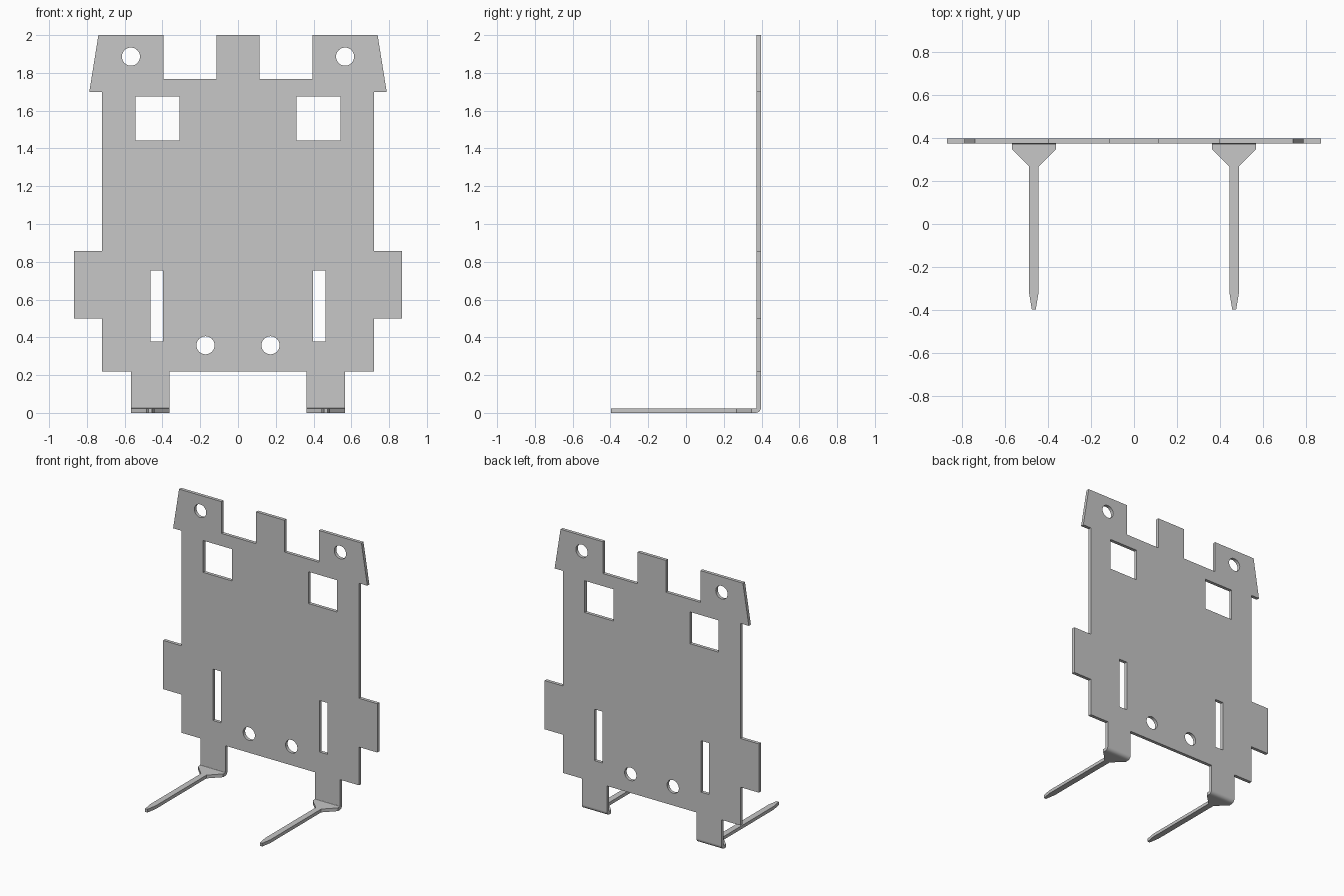
import bpy
import math
from mathutils import Matrix

default = bpy.data.objects.get("Cube")
if default:
    bpy.data.objects.remove(default, do_unlink=True)

THICK = 0.024
BACK = 0.397            # rear surface of the plate
R_OUT = 0.029           # outer bend radius
R_IN = R_OUT - THICK
LEG_IN, LEG_OUT = 0.363, 0.567
LEG_MID = (LEG_IN + LEG_OUT) / 2

grey = bpy.data.materials.new("light sheet metal grey")
grey.use_nodes = True
colour = (0.57, 0.57, 0.57, 1)
grey.diffuse_color = colour
grey.node_tree.nodes["Principled BSDF"].inputs["Base Color"].default_value = colour


def sheet(name, outlines, depth, matrix):
    """Extrude flat outlines (inner ones become holes) into a solid sheet."""
    curve = bpy.data.curves.new(name, "CURVE")
    curve.dimensions = "2D"
    curve.fill_mode = "BOTH"
    curve.extrude = depth / 2
    for points in outlines:
        spline = curve.splines.new("POLY")
        spline.points.add(len(points) - 1)
        for p, (x, y) in zip(spline.points, points):
            p.co = (x, y, 0, 1)
        spline.use_cyclic_u = True
    temp = bpy.data.objects.new(name + " outline", curve)
    bpy.context.collection.objects.link(temp)
    bpy.context.view_layer.update()
    graph = bpy.context.evaluated_depsgraph_get()
    mesh = bpy.data.meshes.new_from_object(temp.evaluated_get(graph))
    bpy.data.objects.remove(temp, do_unlink=True)
    mesh.name = name
    mesh.transform(matrix)
    mesh.materials.clear()
    mesh.materials.append(grey)
    obj = bpy.data.objects.new(name, mesh)
    bpy.context.collection.objects.link(obj)
    bpy.ops.object.select_all(action="DESELECT")
    obj.select_set(True)
    bpy.context.view_layer.objects.active = obj
    bpy.ops.object.mode_set(mode="EDIT")
    bpy.ops.mesh.select_all(action="SELECT")
    bpy.ops.mesh.remove_doubles(threshold=0.0001)
    bpy.ops.mesh.normals_make_consistent(inside=False)
    bpy.ops.object.mode_set(mode="OBJECT")
    bpy.ops.object.shade_smooth_by_angle(angle=math.radians(30))


def rect(x0, x1, y0, y1):
    return [(x0, y0), (x1, y0), (x1, y1), (x0, y1)]


def arc(cx, cy, r, a0, a1, n):
    angles = [math.radians(a0 + (a1 - a0) * i / n) for i in range(n + 1)]
    return [(cx + r * math.cos(a), cy + r * math.sin(a)) for a in angles]


def circle(cx, cy, r):
    return arc(cx, cy, r, 0, 360, 32)[:-1]


def mirrored(points):
    return [(-x, y) for x, y in reversed(points)]


# Back plate: half outline from top centre down to the legs, then mirrored
half = [
    (0.115, 2.0), (0.115, 1.767), (0.394, 1.767), (0.394, 2.0),
    (0.739, 2.0), (0.787, 1.70), (0.72, 1.70), (0.72, 0.857),
    (0.868, 0.857), (0.868, 0.5), (0.72, 0.5), (0.72, 0.22),
    (LEG_OUT, 0.22), (LEG_OUT, R_OUT), (LEG_IN, R_OUT), (LEG_IN, 0.22),
]
holes = [
    circle(0.567, 1.886, 0.048),
    rect(0.31, 0.543, 1.442, 1.675),
    rect(0.398, 0.464, 0.378, 0.755),
    circle(0.172, 0.358, 0.048),
]
outlines = [half + mirrored(half)] + holes + [mirrored(h) for h in holes]
upright = Matrix.Translation((0, BACK - THICK / 2, 0)) @ Matrix.Rotation(math.pi / 2, 4, "X")
sheet("back_plate", outlines, THICK, upright)

# Rounded bend under each leg, drawn in the y-z plane
cy = BACK - R_OUT
bend = arc(cy, R_OUT, R_OUT, 0, -90, 8) + arc(cy, R_OUT, R_IN, -90, 0, 8)
side_plane = Matrix(((0, 0, 1, 0), (1, 0, 0, 0), (0, 1, 0, 0), (0, 0, 0, 1)))

# Foot: wide shoulder narrowing to a long pointed prong
edge = [
    ((LEG_OUT - LEG_IN) / 2, cy), ((LEG_OUT - LEG_IN) / 2, 0.347),
    (0.022, 0.267), (0.022, -0.32), (0.009, -BACK),
]
foot = edge + mirrored(edge)

for side, sign in (("left", 1), ("right", -1)):
    x = sign * LEG_MID
    sheet(side + "_bend", [bend], LEG_OUT - LEG_IN,
          Matrix.Translation((x, 0, 0)) @ side_plane)
    sheet(side + "_prong", [foot], THICK, Matrix.Translation((x, 0, THICK / 2)))
